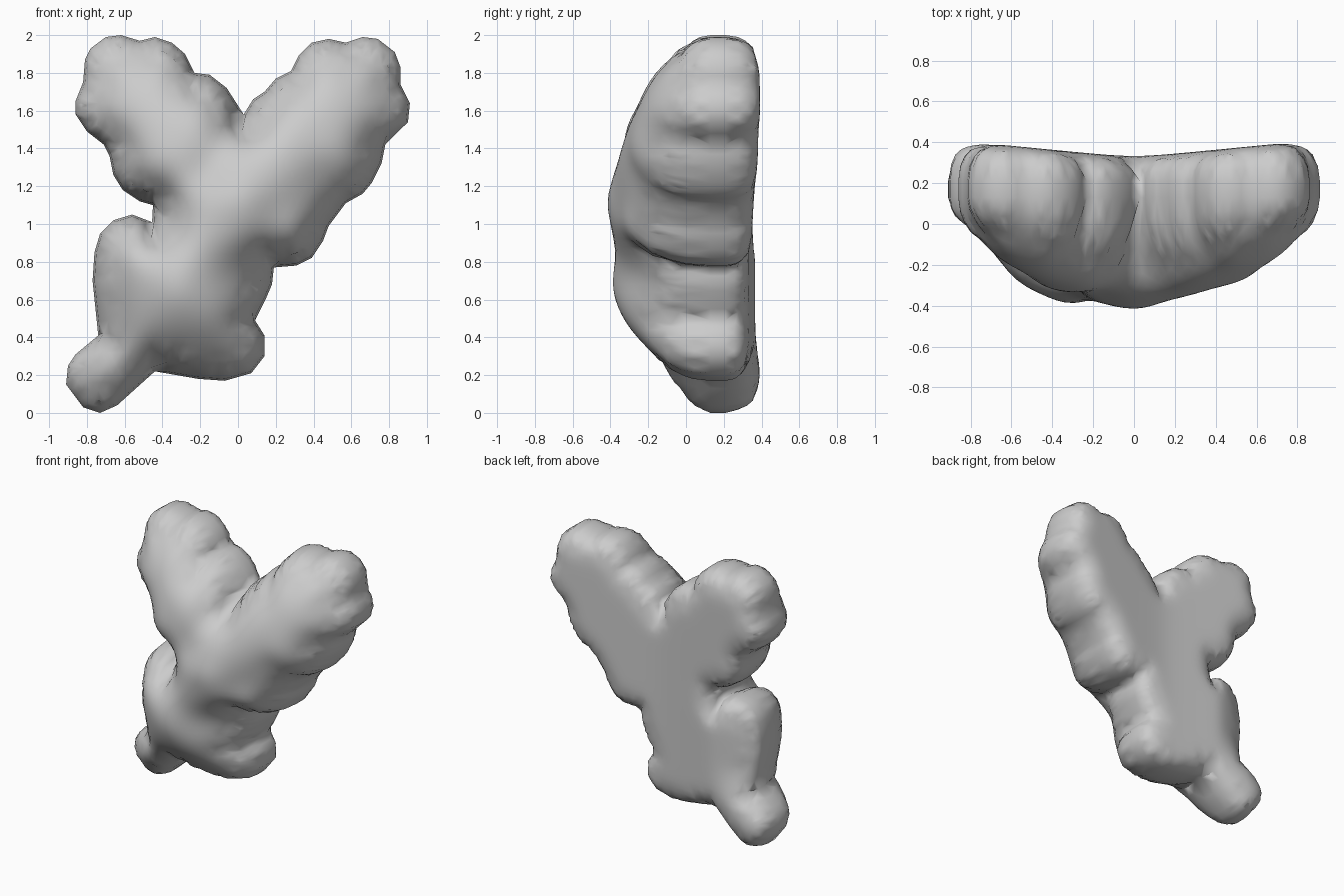
import bpy, bmesh, math
from mathutils import Vector as V
from mathutils.geometry import delaunay_2d_cdt

if "Cube" in bpy.data.objects:
    bpy.data.objects.remove(bpy.data.objects["Cube"])

# front outline (x, z), clockwise from the notch between the two upper arms
OUT = [V(p) for p in [
    (.03, 1.58), (.08, 1.66), (.14, 1.70), (.20, 1.77), (.28, 1.81), (.32, 1.89), (.39, 1.96),
    (.48, 1.98), (.57, 1.96), (.66, 1.99), (.74, 1.98), (.83, 1.91), (.86, 1.83), (.86, 1.74),
    (.91, 1.64), (.90, 1.54), (.78, 1.42), (.76, 1.32), (.71, 1.22), (.66, 1.16), (.57, 1.11),
    (.48, .99), (.45, .91), (.39, .82), (.31, .78), (.19, .77), (.18, .68), (.15, .61),
    (.09, .49), (.14, .41), (.14, .30), (.07, .21), (-.07, .17), (-.21, .18), (-.44, .22),
    (-.64, .04), (-.73, 0), (-.82, .03), (-.91, .15), (-.90, .25), (-.86, .31), (-.74, .41),
    (-.77, .70), (-.76, .85), (-.73, .95), (-.66, 1.02), (-.56, 1.05), (-.455, 1.01),
    (-.45, 1.10), (-.52, 1.12), (-.61, 1.18), (-.66, 1.26), (-.68, 1.36), (-.71, 1.42),
    (-.80, 1.49), (-.86, 1.58), (-.86, 1.65), (-.82, 1.75), (-.81, 1.87), (-.78, 1.93),
    (-.70, 1.99), (-.62, 2.0), (-.52, 1.97), (-.44, 1.99), (-.35, 1.96), (-.28, 1.90),
    (-.23, 1.80), (-.15, 1.79), (-.06, 1.72)]]
N = len(OUT)
EDGES = [(OUT[i], OUT[(i + 1) % N]) for i in range(N)]


def seg_distance(p, a, b):
    ab = b - a
    t = max(0, min(1, (p - a).dot(ab) / ab.length_squared))
    return (p - a - ab * t).length


def edge_distance(p):
    return min(seg_distance(p, a, b) for a, b in EDGES)


def inside(p):
    hit = False
    for a, b in EDGES:
        if (a.y > p.y) != (b.y > p.y) and p.x < a.x + (p.y - a.y) / (b.y - a.y) * (b.x - a.x):
            hit = not hit
    return hit


def bump(p, x, z, sx, sz):
    return math.exp(-((p.x - x) / sx) ** 2 - ((p.y - z) / sz) ** 2)


def groove(p, a, b, w):
    return math.exp(-(seg_distance(p, V(a), V(b)) / w) ** 2)


def rounding(d, r):
    return math.sqrt(max(0, 1 - (1 - min(1, d / r)) ** 2))


RIM_FRONT, RIM_BACK = .13, .21


def front_y(p, d):
    # domed front with valleys between the limbs and two crests
    y = -.40 + .24 * (p.x ** 2 + (p.y - 1.0) ** 2)
    y += .12 * bump(p, .04, .72, .18, .14) + .04 * bump(p, -.45, 1.05, .2, .1)
    y += .08 * bump(p, 0, .34, .25, .13)
    y += .05 * groove(p, (.03, 1.58), (-.18, 1.27), .11)
    y += .05 * groove(p, (.22, 1.05), (.45, 1.25), .11)
    y -= .05 * bump(p, -.33, .64, .14, .16) + .03 * bump(p, 0, 1.13, .14, .1)
    return RIM_FRONT + (y - RIM_FRONT) * rounding(d, .29)


def back_y(p, d):
    # nearly flat back; the lower left lobe rolls forward
    y = .322 + .1 * math.sqrt(p.x ** 2 + .01)
    lobe = max(0, min(1, (-.48 - p.x) / .25)) * max(0, min(1, (p.y - .35) / .2, (1.1 - p.y) / .1))
    return RIM_BACK + (y - .10 * lobe - RIM_BACK) * rounding(d, .14)


# points: subdivided outline, close rows just inside it, then a regular grid
RIM = [a.lerp(b, t) for a, b in EDGES for t in (0, .5)]
M = len(RIM)
pts = list(RIM)
for a, b in EDGES:
    n = V(((b - a).y, -(b - a).x)).normalized()
    for off in (.01, .03, .06):
        for t in (0.02, .25, .5, .75):
            q = a.lerp(b, t) + n * off
            if inside(q) and edge_distance(q) > off * .9:
                pts.append(q)
S = .04
for i in range(-24, 25):
    for j in range(0, 52):
        q = V((i * S + (j % 2) * S / 2, j * S))
        if inside(q) and edge_distance(q) > .08:
            pts.append(q)
co, _, tris, *_ = delaunay_2d_cdt(pts, [(i, (i + 1) % M) for i in range(M)], [], 1, 1e-5)

# front and back sheets, joined by a narrow band round the rim
bm = bmesh.new()
front, back, soft, sides = [], [], [], []
for p in co:
    d = edge_distance(p)
    f = bm.verts.new((p.x, front_y(p, d), p.y))
    b = bm.verts.new((p.x, back_y(p, d), p.y))
    front.append(f)
    back.append(b)
    if d > .07:
        soft += [f, b]
    elif d > 1e-4:
        sides += [f, b]
for t in tris:
    for sheet in (front, back):
        bm.faces.new([sheet[i] for i in t])
pair = dict(zip(front, back))
for e in [e for e in bm.edges if e.is_boundary and e.verts[0] in pair]:
    u, v = e.verts
    bm.faces.new((u, v, pair[v], pair[u]))
for _ in range(5):
    bmesh.ops.smooth_vert(bm, verts=soft, factor=.5, use_axis_y=True)
for _ in range(2):
    bmesh.ops.smooth_vert(bm, verts=sides, factor=.4, use_axis_y=True)
bmesh.ops.recalc_face_normals(bm, faces=bm.faces)
for f in bm.faces:
    f.smooth = True
me = bpy.data.meshes.new("branching_body")
bm.to_mesh(me)
bm.free()
ob = bpy.data.objects.new("branching_body", me)
bpy.context.collection.objects.link(ob)
mat = bpy.data.materials.new("plain grey")
mat.diffuse_color = (.6, .6, .6, 1)
mat.use_nodes = True
mat.node_tree.nodes["Principled BSDF"].inputs["Base Color"].default_value = mat.diffuse_color
me.materials.append(mat)
